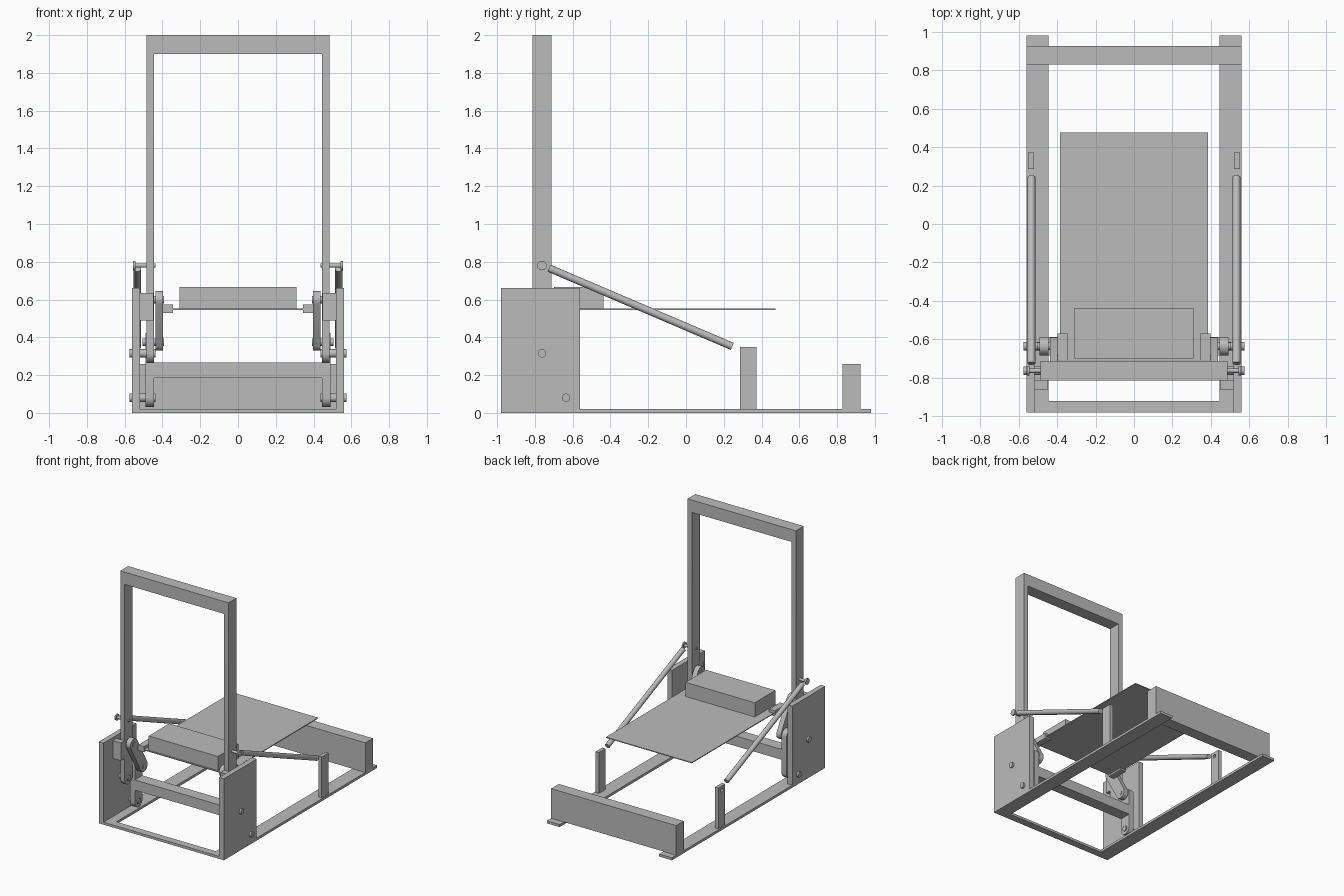
import bpy, bmesh, math
from mathutils import Vector

cube = bpy.data.objects.get("Cube")
if cube:
    bpy.data.objects.remove(cube, do_unlink=True)

grey = bpy.data.materials.new("painted_grey")
grey.use_nodes = True
grey.diffuse_color = (0.5, 0.5, 0.5, 1)
grey.node_tree.nodes["Principled BSDF"].inputs["Base Color"].default_value = (0.5, 0.5, 0.5, 1)


def finish(name, bm, smooth=False):
    bmesh.ops.recalc_face_normals(bm, faces=bm.faces[:])
    mesh = bpy.data.meshes.new(name)
    bm.to_mesh(mesh)
    bm.free()
    mesh.materials.append(grey)
    obj = bpy.data.objects.new(name, mesh)
    bpy.context.collection.objects.link(obj)
    if smooth:
        bpy.ops.object.select_all(action='DESELECT')
        obj.select_set(True)
        bpy.context.view_layer.objects.active = obj
        bpy.ops.object.shade_smooth_by_angle(angle=math.radians(35))
    return obj


def prism(name, coords, direction, smooth=False):
    """Extrude a flat outline along a vector."""
    bm = bmesh.new()
    face = bm.faces.new([bm.verts.new(c) for c in coords])
    result = bmesh.ops.extrude_face_region(bm, geom=[face], use_keep_orig=True)
    moved = [g for g in result["geom"] if isinstance(g, bmesh.types.BMVert)]
    bmesh.ops.translate(bm, verts=moved, vec=direction)
    return finish(name, bm, smooth)


def box(name, x, y, z):
    outline = [(x[0], y[0], z[0]), (x[1], y[0], z[0]), (x[1], y[1], z[0]), (x[0], y[1], z[0])]
    return prism(name, outline, (0, 0, z[1] - z[0]))


def rod(name, a, b, radius, sides=32):
    """Cylinder between two points."""
    a, b = Vector(a), Vector(b)
    bm = bmesh.new()
    bmesh.ops.create_cone(bm, cap_ends=True, segments=sides, radius1=radius,
                          radius2=radius, depth=(b - a).length)
    spin = (b - a).to_track_quat('Z', 'Y')
    for v in bm.verts:
        v.co = spin @ v.co + (a + b) / 2
    return finish(name, bm, True)


def arc(center, radius, start, steps=16):
    """Half circle in the y-z plane."""
    return [(center[0] + radius * math.cos(start + math.pi * i / steps),
             center[1] + radius * math.sin(start + math.pi * i / steps))
            for i in range(steps + 1)]


def link(name, x, a, b, radius):
    """Round-ended bar in the y-z plane, as thick as the x range."""
    heading = math.atan2(b[1] - a[1], b[0] - a[0])
    outline = arc(b, radius, heading - math.pi / 2) + arc(a, radius, heading + math.pi / 2)
    return prism(name, [(x[0], y, z) for y, z in outline], (x[1] - x[0], 0, 0), True)


def drill(obj, a, b, radius):
    cutter = rod("drill_cutter", a, b, radius)
    mod = obj.modifiers.new("hole", 'BOOLEAN')
    mod.operation = 'DIFFERENCE'
    mod.solver = 'EXACT'
    mod.object = cutter
    bpy.context.view_layer.update()
    depsgraph = bpy.context.evaluated_depsgraph_get()
    mesh = bpy.data.meshes.new_from_object(obj.evaluated_get(depsgraph))
    obj.modifiers.clear()
    obj.data = mesh
    bpy.data.objects.remove(cutter, do_unlink=True)


# Floor frame, open at the back
W, L, IN = 0.56, 0.98, 0.445
floor = prism("floor_frame", [(-W, -L, 0), (W, -L, 0), (W, L, 0), (IN, L, 0), (IN, -0.92, 0),
                              (-IN, -0.92, 0), (-IN, L, 0), (-W, L, 0)], (0, 0, 0.02))
for x in (-0.525, 0.525):
    for y in (0.48, 0.71):
        drill(floor, (x, y, -0.05), (x, y, 0.05), 0.018)

# Rear beam and upright frame top, each with two blind holes
beam = box("rear_beam", (-W, W), (0.828, 0.925), (0.02, 0.26))
top_bar = box("upright_top_bar", (-IN, IN), (-0.813, -0.713), (1.9, 2.0))
for x in (-0.22, 0.22):
    drill(beam, (x, 0.877, 0.2), (x, 0.877, 0.3), 0.024)
    drill(top_bar, (x, -0.76, 1.95), (x, -0.68, 1.95), 0.024)

# Swing frame crossbar, foot plate and raised block
box("swing_crossbar", (-IN, IN), (-0.683, -0.587), (0.185, 0.268))
box("foot_plate", (-0.385, 0.385), (-0.71, 0.475), (0.545, 0.552))
box("plate_block", (-0.31, 0.31), (-0.70, -0.437), (0.552, 0.667))

# Pivot points in the y-z plane
POST, SWING, KNEE, CRANK, STRUT = ((-0.763, 0.315), (-0.635, 0.08), (-0.635, 0.375),
                                   (-0.763, 0.60), (-0.763, 0.78))

for side, s in (("left", 1), ("right", -1)):
    def span(a, b):
        return tuple(sorted((s * a, s * b)))

    def pin(name, a, b, pivot, radius):
        return rod(side + name, (s * a, *pivot), (s * b, *pivot), radius)

    box(side + "_side_plate", span(0.518, W), (-L, -0.56), (0.02, 0.66))
    box(side + "_stop_block", span(0.447, 0.518), (-0.86, -0.813), (0.49, 0.635))

    # Upright post with a rounded foot
    outline = arc(POST, 0.05, math.pi) + [(-0.713, 2.0), (-0.813, 2.0)]
    prism(side + "_upright_post", [(s * IN, y, z) for y, z in outline],
          (s * 0.04, 0, 0), True)

    # Swing leg, crank link and plate bracket
    link(side + "_swing_leg", span(IN, 0.49), SWING, KNEE, 0.048)
    link(side + "_crank_link", span(0.397, 0.437), KNEE, CRANK, 0.046)
    box(side + "_plate_bracket", span(0.345, 0.397), (-0.71, -0.57), (0.53, 0.574))

    # Pivot pins
    pin("_post_pin", 0.437, 0.575, POST, 0.022)
    pin("_swing_pin", 0.437, 0.575, SWING, 0.022)
    pin("_knee_pin", 0.393, 0.505, KNEE, 0.02)
    pin("_crank_pin", 0.393, 0.45, CRANK, 0.02)
    pin("_strut_pin", 0.437, 0.55, STRUT, 0.011)
    pin("_strut_pin_head", 0.543, 0.555, STRUT, 0.025)

    # Strut and its rear bracket
    rod(side + "_strut", (s * 0.533, -0.725, 0.766), (s * 0.533, 0.245, 0.352), 0.02)
    bracket = box(side + "_strut_bracket", span(0.52, 0.55), (0.285, 0.372), (0.02, 0.35))
    drill(bracket, (s * 0.45, 0.325, 0.315), (s * 0.62, 0.325, 0.315), 0.014)
